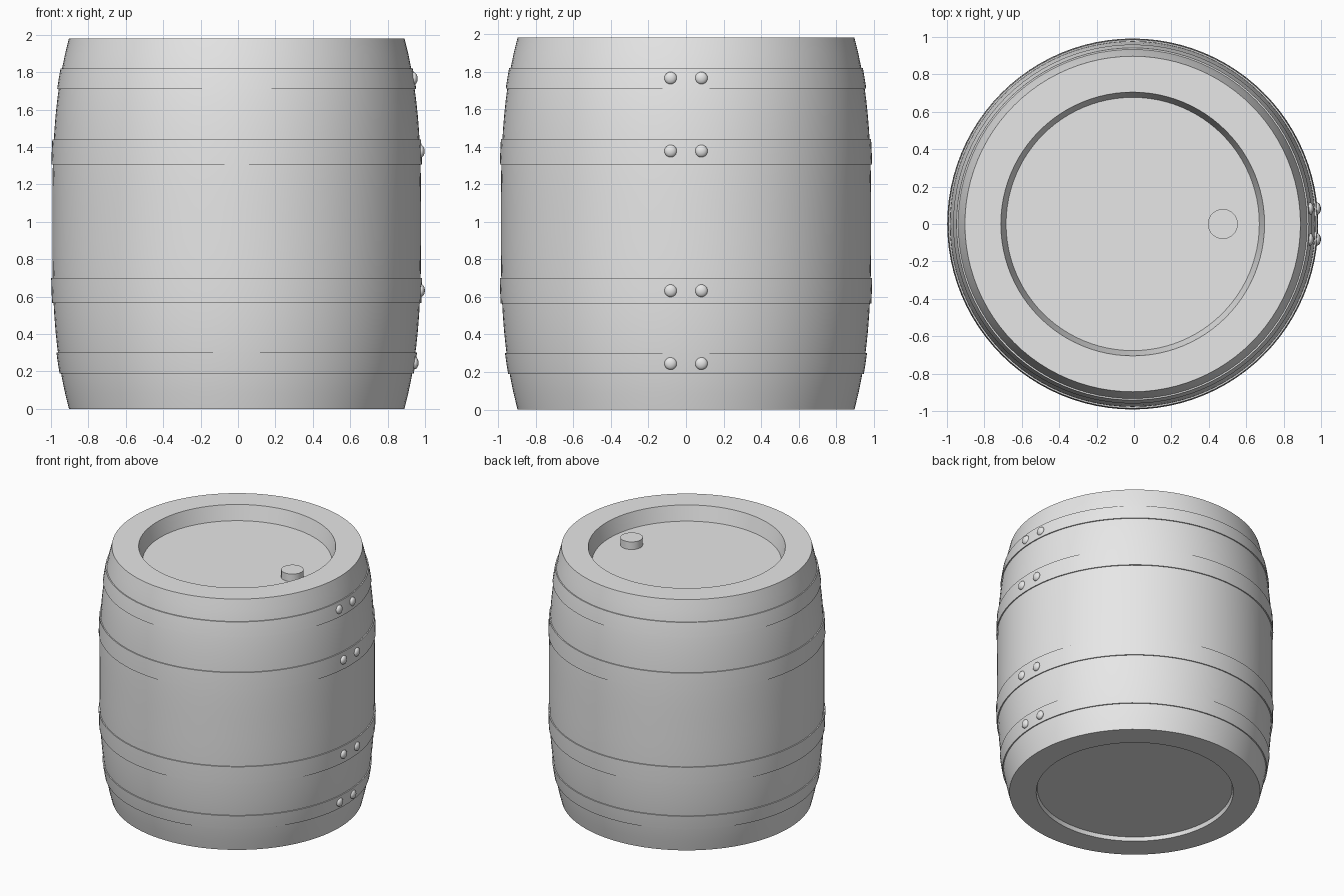
import bpy, bmesh, math

if "Cube" in bpy.data.objects:
    bpy.data.objects.remove(bpy.data.objects["Cube"])

CX = -0.007      # barrel axis, shifted slightly because the rivets stick out at +x
H = 1.98
SEGS = 96

grey = bpy.data.materials.new("plain grey")
grey.diffuse_color = (0.8, 0.8, 0.8, 1)
grey.use_nodes = True
grey.node_tree.nodes["Principled BSDF"].inputs["Base Color"].default_value = grey.diffuse_color


def radius(z):
    """Bulging stave radius at height z."""
    d = abs(z - H / 2) / (H / 2)
    return 0.986 - 0.089 * d ** 3


def finish(bm, name):
    bmesh.ops.recalc_face_normals(bm, faces=bm.faces)
    me = bpy.data.meshes.new(name)
    bm.to_mesh(me)
    bm.free()
    ob = bpy.data.objects.new(name, me)
    bpy.context.collection.objects.link(ob)
    me.materials.append(grey)
    bpy.ops.object.select_all(action='DESELECT')
    ob.select_set(True)
    bpy.context.view_layer.objects.active = ob
    bpy.ops.object.shade_smooth_by_angle(angle=math.radians(30))
    return ob


def lathe(name, profile, closed=False, cx=CX, segs=SEGS):
    """Spin an (r, z) profile around a vertical axis at x = cx."""
    bm = bmesh.new()
    verts = [bm.verts.new((r, 0, z)) for r, z in profile]
    pairs = list(zip(verts, verts[1:]))
    if closed:
        pairs.append((verts[-1], verts[0]))
    edges = [bm.edges.new(p) for p in pairs]
    bmesh.ops.spin(bm, geom=verts + edges, cent=(0, 0, 0), axis=(0, 0, 1),
                   angle=math.tau, steps=segs, use_merge=False)
    bmesh.ops.remove_doubles(bm, verts=bm.verts, dist=1e-5)
    bmesh.ops.translate(bm, verts=bm.verts, vec=(cx, 0, 0))
    return finish(bm, name)


# Barrel body with recessed lid and shallow recessed base
N = 24
side = [(radius(H * i / N), H * i / N) for i in range(N + 1)]
lathe("barrel_body", [(0, 0.03), (0.697, 0.03), (0.705, 0)] + side
      + [(0.705, H), (0.677, H - 0.115), (0, H - 0.115)])

# Bung on the lid
lathe("lid_bung", [(0, 1.855), (0.08, 1.855), (0.08, 1.925), (0, 1.925)],
      cx=0.475, segs=48)

# Hoops, each with a pair of domed rivets on the right side
hoops = [("bottom", 0.19, 0.30), ("lower", 0.565, 0.70),
         ("upper", 1.305, 1.44), ("top", 1.71, 1.82)]
for label, z0, z1 in hoops:
    zs = [z0 + (z1 - z0) * i / 4 for i in range(5)]
    outer = [(radius(z) + 0.008, z) for z in zs]
    inner = [(radius(z) - 0.012, z) for z in reversed(zs)]
    lathe(label + "_hoop", outer + inner, closed=True)

    zc = (z0 + z1) / 2
    zc += 0.004 if abs(zc - H / 2) < 0.5 and zc > 1 else 0
    for s in (-1, 1):
        y = 0.082 * s
        x = CX + math.sqrt((radius(zc) + 0.008) ** 2 - y * y)
        bm = bmesh.new()
        bmesh.ops.create_uvsphere(bm, u_segments=24, v_segments=12, radius=0.033)
        bmesh.ops.scale(bm, verts=bm.verts, vec=(0.6, 1, 1))
        bmesh.ops.translate(bm, verts=bm.verts, vec=(x, y, zc))
        finish(bm, label + "_rivet_" + ("front" if s < 0 else "back"))
